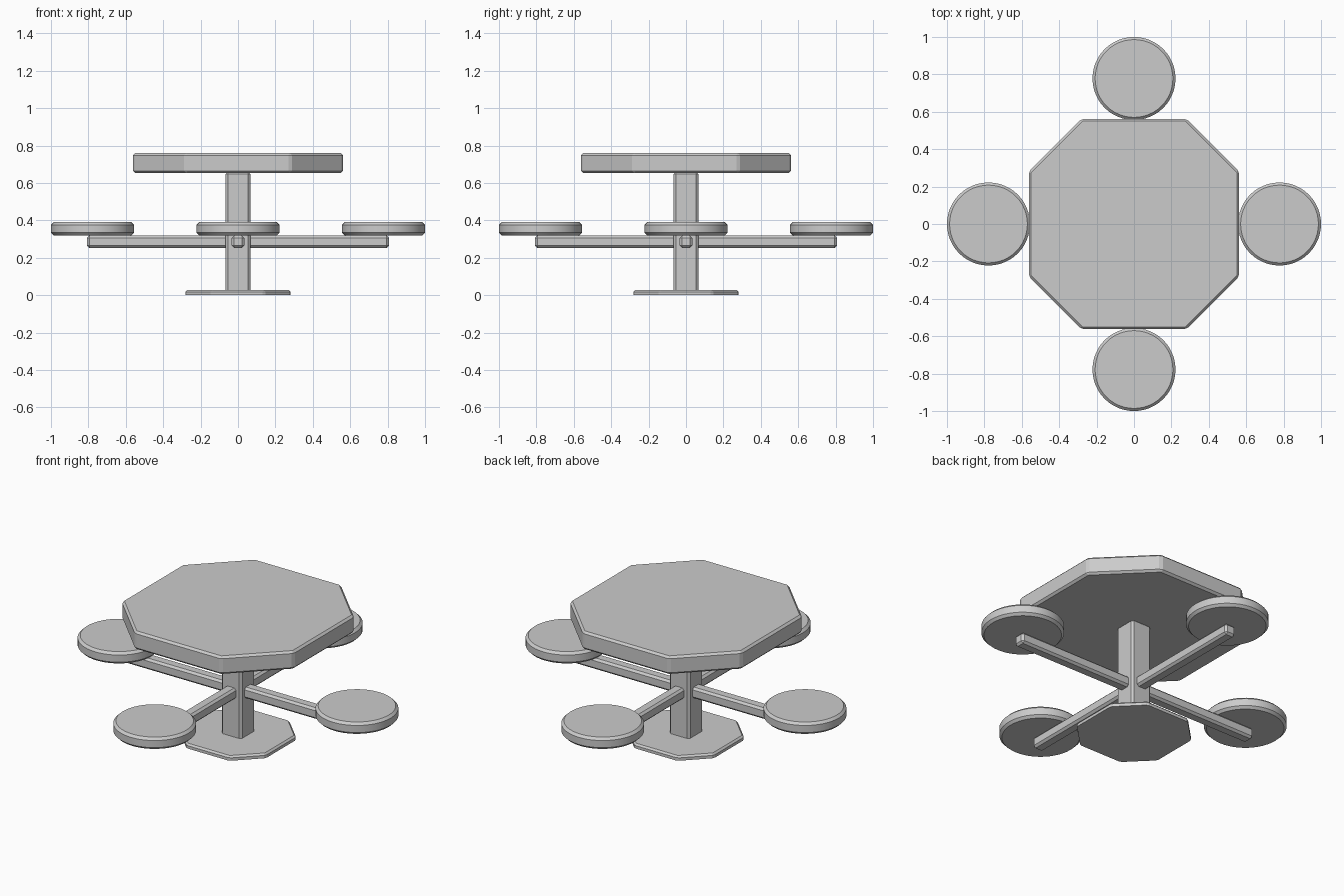
import bpy, bmesh, math
from mathutils import Matrix

if "Cube" in bpy.data.objects:
    bpy.data.objects.remove(bpy.data.objects["Cube"])


def prism(name, outline, z0, z1, bevel, smooth=False):
    """Extrude a flat outline from z0 to z1 and chamfer its edges."""
    bm = bmesh.new()
    face = bm.faces.new([bm.verts.new((x, y, z0)) for x, y in outline])
    top = bmesh.ops.extrude_face_region(bm, geom=[face])["geom"]
    for v in top:
        if isinstance(v, bmesh.types.BMVert):
            v.co.z = z1
    bmesh.ops.recalc_face_normals(bm, faces=bm.faces)
    sharp = [e for e in bm.edges if e.calc_face_angle(0) > math.radians(30)]
    bmesh.ops.bevel(bm, geom=sharp, offset=bevel, segments=1,
                    affect='EDGES', profile=0.5)
    mesh = bpy.data.meshes.new(name)
    bm.to_mesh(mesh)
    bm.free()
    obj = bpy.data.objects.new(name, mesh)
    bpy.context.collection.objects.link(obj)
    if smooth:
        bpy.ops.object.select_all(action='DESELECT')
        obj.select_set(True)
        bpy.context.view_layer.objects.active = obj
        bpy.ops.object.shade_smooth_by_angle(angle=math.radians(30))
    return obj


def octagon(r):
    h = r / 2
    return [(r, -h), (r, h), (h, r), (-h, r), (-r, h), (-r, -h), (-h, -r), (h, -r)]


def rect(x0, x1, w):
    return [(x0, -w), (x1, -w), (x1, w), (x0, w)]


def circle(cx, r, n=48):
    return [(cx + r * math.cos(2 * math.pi * i / n), r * math.sin(2 * math.pi * i / n))
            for i in range(n)]


# Table top, post and floor plate
prism("table_top", octagon(0.562), 0.653, 0.76, 0.012)
prism("post", rect(-0.066, 0.066, 0.066), 0.012, 0.66, 0.012)
plate = prism("base_plate", octagon(0.281), -0.012, 0.027, 0.01)
for v in plate.data.vertices:
    v.co.z = max(v.co.z, 0.0)

# Four arms, each carrying a round seat
for i, side in enumerate(("right", "back", "left", "front")):
    turn = Matrix.Rotation(i * math.pi / 2, 4, 'Z')
    arm = prism("arm_" + side, rect(0.055, 0.807, 0.034), 0.253, 0.318, 0.012)
    seat = prism("seat_" + side, circle(0.778, 0.222), 0.32, 0.39, 0.014, smooth=True)
    arm.data.transform(turn)
    seat.data.transform(turn)
